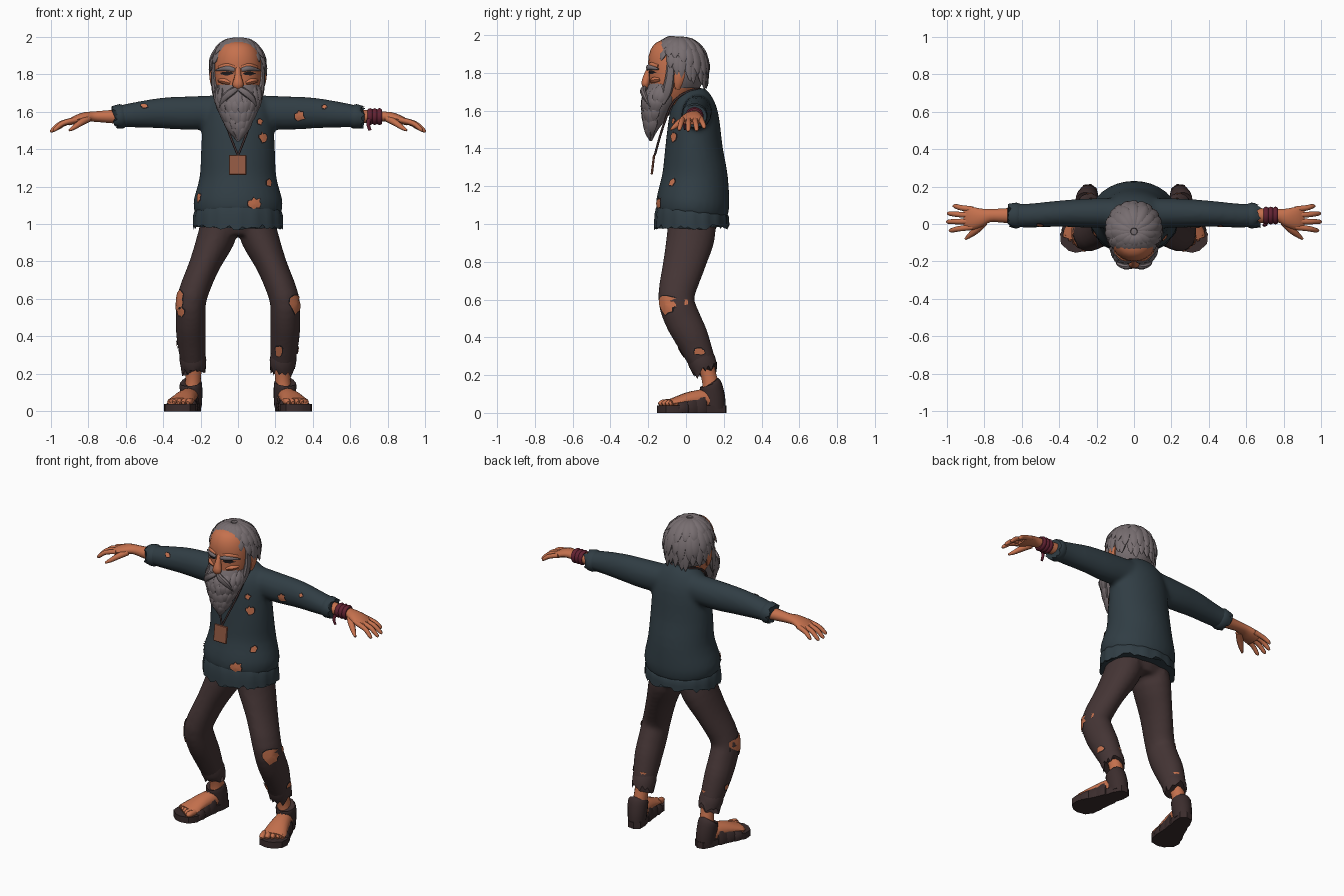
import bpy, bmesh, math, random
from math import sin, cos, radians, pi
from mathutils import Vector, Matrix
from mathutils.bvhtree import BVHTree

if "Cube" in bpy.data.objects:
    bpy.data.objects.remove(bpy.data.objects["Cube"])

random.seed(4)
X, Y, Z = Vector((1, 0, 0)), Vector((0, 1, 0)), Vector((0, 0, 1))


def mat(name, *c):
    m = bpy.data.materials.new(name)
    m.diffuse_color = (*c, 1)
    m.use_nodes = True
    m.node_tree.nodes["Principled BSDF"].inputs["Base Color"].default_value = m.diffuse_color
    return m


SWEATER = mat("slate wool", 0.030, 0.047, 0.058)
PANTS = mat("brown cloth", 0.058, 0.035, 0.035)
HAIR = mat("grey hair", 0.185, 0.155, 0.163)
SKIN = mat("tanned skin", 0.56, 0.165, 0.075)
LEATHER = mat("dark leather", 0.044, 0.026, 0.026)
BAND = mat("wine red", 0.12, 0.016, 0.032)
TAG = mat("tag brown", 0.29, 0.10, 0.056)
DARK = mat("dark edge", 0.014, 0.011, 0.012)


def finish(bm, name, *mats, angle=50):
    bmesh.ops.recalc_face_normals(bm, faces=bm.faces)
    me = bpy.data.meshes.new(name)
    bm.to_mesh(me)
    bm.free()
    for m in mats:
        me.materials.append(m)
    ob = bpy.data.objects.new(name, me)
    bpy.context.collection.objects.link(ob)
    bpy.ops.object.select_all(action='DESELECT')
    ob.select_set(True)
    bpy.context.view_layer.objects.active = ob
    bpy.ops.object.shade_smooth_by_angle(angle=radians(angle))
    return ob


def tube(bm, st, up, n=14, k=3):
    """Smooth elliptical loft; stations are x, y, z, half width, half thickness."""
    s = [Vector(p) for p in st]
    path = []
    for i in range(len(s) - 1):
        a, b, c, d = s[max(i - 1, 0)], s[i], s[i + 1], s[min(i + 2, len(s) - 1)]
        for j in range(k):
            t = j / k
            path.append(0.5 * (2 * b + (c - a) * t + (2 * a - 5 * b + 4 * c - d) * t * t
                               + (3 * b - a - 3 * c + d) * t ** 3))
    path.append(s[-1])
    P = [Vector(p[:3]) for p in path]
    rings = []
    for i, p in enumerate(path):
        t = (P[min(i + 1, len(P) - 1)] - P[max(i - 1, 0)]).normalized()
        side = t.cross(up).normalized()
        nrm = side.cross(t)
        rings.append([bm.verts.new(P[i] + side * max(p[3], .0008) * cos(2 * pi * j / n)
                                   + nrm * max(p[4], .0008) * sin(2 * pi * j / n)) for j in range(n)])
    for a, b in zip(rings, rings[1:]):
        for j in range(n):
            bm.faces.new((a[j], a[(j + 1) % n], b[(j + 1) % n], b[j]))
    bm.faces.new(rings[0])
    bm.faces.new(rings[-1])
    return rings


def blend(ob, voxel, rounds):
    """Fuse overlapping lofts into one soft skin."""
    m = ob.modifiers.new("fuse", 'REMESH')
    m.mode, m.voxel_size, m.use_smooth_shade = 'VOXEL', voxel, True
    s = ob.modifiers.new("soften", 'SMOOTH')
    s.iterations = rounds
    for q in (m.name, s.name):
        bpy.ops.object.modifier_apply(modifier=q)
    bpy.ops.object.shade_smooth()


def patch(ob, name, spots, color=SKIN):
    """Ragged tear plates laid on a surface: point, facing direction, size across and up."""
    tree = BVHTree.FromObject(ob, bpy.context.evaluated_depsgraph_get())
    bm = bmesh.new()
    for p, d, ru, rv in spots:
        p, d = Vector(p), Vector(d).normalized()
        u = Z.cross(d).normalized() if abs(d.z) < .9 else X
        v = d.cross(u)
        jag = [random.uniform(.65, 1.15) for _ in range(14)]
        for layer, (grow, off) in enumerate(((.006, .003), (0, .006))):
            rows = []
            for f in (.02, .5, 1):
                row = []
                for j, q in enumerate(jag):
                    a = 2 * pi * j / 14
                    w = p + u * cos(a) * (ru * q + grow) * f + v * sin(a) * (rv * q + grow) * f
                    loc, nor, _, _ = tree.ray_cast(w + d, -d)
                    if loc is None:
                        loc, nor, _, _ = tree.find_nearest(w)
                    row.append(bm.verts.new(loc + nor * off))
                rows.append(row)
            fs = [bm.faces.new(rows[0])]
            for a, b in zip(rows, rows[1:]):
                fs += [bm.faces.new((a[j], b[j], b[j - 1], a[j - 1])) for j in range(14)]
            for f in fs:
                f.material_index = 1 - layer
    return finish(bm, name, color, DARK)


# Sweater: torso and both sleeves fused
bm = bmesh.new()
tube(bm, [(0, .03, 1.71, .085, .065), (0, .037, 1.665, .15, .10), (0, .042, 1.58, .185, .13), (0, .042, 1.4, .197, .153),
          (0, .047, 1.25, .205, .175), (0, .037, 1.12, .238, .194), (0, .03, 1.05, .228, .188)], Y, 32)
for s in (-1, 1):
    tube(bm, [(s * .06, .06, 1.60, .08, .09), (s * .25, .058, 1.592, .078, .09), (s * .4, .055, 1.592, .07, .083),
              (s * .55, .045, 1.582, .065, .068), (s * .64, .045, 1.573, .062, .057)], Z, 20)
sweater = finish(bm, "sweater", SWEATER)
blend(sweater, .013, 6)

# Gathered hem with ragged lower edge
bm = bmesh.new()
rings = tube(bm, [(0, .033, 1.075, .226, .186), (0, .03, 1.045, .236, .194), (0, .03, .985, .238, .197)], Y, 64, 2)
for i, ring in enumerate(rings):
    for j, v in enumerate(ring):
        r = 1 + .014 * cos(j * pi * .5) * (i > 0)
        v.co.x, v.co.y = v.co.x * r, (v.co.y - .03) * r + .03
        if i == len(rings) - 1:
            v.co.z += random.uniform(-.018, .014)
finish(bm, "sweater_hem", SWEATER)

# Ribbed cuffs with torn ends
for s, n in ((-1, "right"), (1, "left")):
    bm = bmesh.new()
    rings = tube(bm, [(s * .60, .045, 1.577, .058, .055), (s * .625, .045, 1.574, .069, .066),
                      (s * .66, .045, 1.57, .064, .06)], Z, 28, 2)
    for v in rings[-1]:
        v.co.x += random.uniform(-.012, .016)
    finish(bm, n + "_cuff", SWEATER)

F = (0, -1, 0)
patch(sweater, "sweater_tears", [
    ((-.5, 0, 1.625), (0, -1, .5), .018, .014), ((.33, 0, 1.575), F, .026, .024), ((.115, 0, 1.545), F, .012, .014),
    ((.13, 0, 1.46), F, .018, .026), ((.09, 0, 1.11), F, .036, .028), ((.14, 0, 1.22), (.3, -1, 0), .015, .022),
    ((-.185, 0, 1.14), (-.4, -1, 0), .014, .024), ((.46, 0, 1.62), (0, -1, .5), .012, .01)])

# Trousers: hips and bent legs fused
bm = bmesh.new()
tube(bm, [(0, .03, 1.08, .19, .14), (0, .03, 1.0, .20, .135), (0, .03, .94, .16, .11)], Y, 24)
for s in (-1, 1):
    tube(bm, [(s * .09, .03, 1.03, .10, .125), (s * .115, .025, .93, .102, .128), (s * .18, -.012, .78, .082, .112),
              (s * .245, -.052, .61, .080, .096), (s * .252, -.02, .5, .080, .096), (s * .25, .03, .4, .079, .09),
              (s * .24, .09, .26, .066, .07)], Y, 20)
trousers = finish(bm, "trousers", PANTS)
blend(trousers, .013, 4)

for s, n in ((-1, "right"), (1, "left")):
    bm = bmesh.new()
    rings = tube(bm, [(s * .245, .066, .32, .066, .068), (s * .24, .085, .27, .071, .074), (s * .237, .103, .225, .064, .066)], Y, 24, 2)
    for j, v in enumerate(rings[-1]):
        v.co.z += random.uniform(-.03, .03)
    finish(bm, n + "_trouser_cuff", PANTS)
patch(trousers, "trouser_tears", [
    ((-.285, 0, .60), (-.3, -1, 0), .036, .06), ((-.28, 0, .53), (-.2, -1, 0), .02, .022),
    ((.28, 0, .575), (.3, -1, 0), .042, .055), ((.22, 0, .325), F, .02, .026), ((.3, .07, .325), X, .034, .016),
    ((-.3, .05, .36), -X, .02, .02)])


def foot_space(bm, s):
    bm.transform(Matrix.Translation((s * .28, .03, 0)) @ Matrix.Rotation(s * .27, 4, 'Z'))


# Feet, sandals and ankles
for s, n in ((-1, "right"), (1, "left")):
    bm = bmesh.new()
    tube(bm, [(0, .15, .05, .04, .035), (0, .1, .07, .048, .055), (0, .0, .07, .058, .045),
              (0, -.09, .055, .072, .028), (0, -.12, .05, .07, .022)], Z)
    for i in range(5):
        x = s * (-.058 + .029 * i)
        y = -.165 + .011 * i
        r = .019 - .0015 * i
        tube(bm, [(x, -.10, .055, r * .8, .018), (x, y + .02, .052, r, .018), (x, y, .046, r * .5, .008)], Z, 8)
    foot_space(bm, s)
    tube(bm, [(s * .236, .09, .33, .05, .05), (s * .237, .115, .22, .042, .042), (s * .24, .13, .15, .042, .044),
              (s * .245, .135, .07, .045, .05)], Y)
    finish(bm, n + "_foot", SKIN)

    # Sole outline with thickness
    bm = bmesh.new()
    half = [(0, .19), (.038, .175), (.052, .12), (.05, .04), (.072, -.05), (.088, -.11), (.07, -.16), (.02, -.185)]
    vs = [bm.verts.new((x, y, 0)) for x, y in half + [(-x, y) for x, y in half[:0:-1]]]
    top = bmesh.ops.extrude_face_region(bm, geom=[bm.faces.new(vs)])
    bmesh.ops.translate(bm, verts=[g for g in top["geom"] if isinstance(g, bmesh.types.BMVert)], vec=(0, 0, .04))
    # Straps wrapped over the foot, and a heel counter
    for y0, y1, w0, w1, h0, h1 in ((-.095, -.045, .087, .082, .058, .066), (-.055, .01, .076, .068, .074, .088),
                                   (.0, .06, .066, .062, .092, .108)):
        tube(bm, [(0, y0, .02, w0 - .006, h0 - .01), (0, y0 + .01, .02, w0, h0), (0, y1, .02, w1, h1),
                  (0, y1 + .01, .02, w1 - .01, h1 - .012)], Z, 20, 2)
    tube(bm, [(0, .125, .02, .052, .06), (0, .118, .08, .058, .064), (0, .105, .145, .06, .06), (0, .1, .158, .052, .05)], Y, 18)
    for v in bm.verts:
        v.co.z = max(v.co.z, 0)
    foot_space(bm, s)
    finish(bm, n + "_sandal", LEATHER, angle=35)

# Forearms and hands
for s, n in ((-1, "right"), (1, "left")):
    bm = bmesh.new()
    tube(bm, [(s * .6, .045, 1.573, .045, .042), (s * .7, .045, 1.573, .038, .034), (s * .77, .045, 1.573, .035, .028),
              (s * .82, .035, 1.57, .05, .026), (s * .87, .03, 1.555, .062, .022), (s * .905, .03, 1.54, .055, .015)], Z)
    for y0, y1, x1, z1 in ((.078, .095, .965, 1.505), (.046, .056, .995, 1.492), (.014, .012, 1.0, 1.49), (-.016, -.034, .985, 1.495)):
        xm = .88 + (x1 - .88) * .5
        tube(bm, [(s * .86, y0, 1.557, .016, .015), (s * xm, (y0 + y1) / 2, 1.538, .0145, .014),
                  (s * (x1 - .012), y1, z1 + .012, .012, .011), (s * x1, y1, z1, .005, .005)], Z, 8)
    tube(bm, [(s * .80, .012, 1.562, .022, .02), (s * .84, -.03, 1.54, .02, .018), (s * .875, -.06, 1.515, .014, .013),
              (s * .90, -.08, 1.50, .006, .006)], Z, 8)
    finish(bm, n + "_hand", SKIN)

# Wrapped wristband with a loose end
bm = bmesh.new()
for x in (.705, .73, .755):
    tube(bm, [(x - .014, .045, 1.573, .04, .038), (x, .045, 1.573, .048, .046), (x + .014, .045, 1.573, .04, .038)], Z, 18, 2)
tube(bm, [(.70, .0, 1.56, .012, .01), (.695, -.008, 1.53, .01, .007), (.705, -.006, 1.50, .008, .005)], Y, 8)
finish(bm, "wristband", BAND)

# Head, neck, nose, ears and cheeks
bm = bmesh.new()
tube(bm, [(0, .04, 1.62, .07, .07), (0, -.02, 1.70, .065, .065), (0, -.04, 1.76, .06, .06)], Y)
tube(bm, [(0, -.08, 1.63, .07, .08), (0, -.077, 1.71, .112, .115), (0, -.073, 1.79, .126, .124), (0, -.068, 1.88, .124, .13),
          (0, -.06, 1.945, .095, .10), (0, -.055, 1.97, .03, .03)], Y, 24)
tube(bm, [(0, -.188, 1.835, .014, .012), (0, -.203, 1.79, .018, .02), (0, -.215, 1.745, .03, .022), (0, -.207, 1.722, .018, .014)], Y, 10)
for s in (-1, 1):
    tube(bm, [(s * .125, -.045, 1.715, .008, .014), (s * .135, -.04, 1.75, .012, .024), (s * .14, -.032, 1.80, .013, .03),
              (s * .135, -.03, 1.825, .006, .014)], Y, 10)
    tube(bm, [(s * .02, -.188, 1.838, .012, .012), (s * .06, -.18, 1.843, .015, .016), (s * .1, -.145, 1.835, .01, .01)], Z, 8)
    tube(bm, [(s * .04, -.18, 1.752, .012, .01), (s * .07, -.165, 1.762, .022, .018), (s * .1, -.135, 1.765, .012, .01)], Z, 8)
head = finish(bm, "head", SKIN)
patch(head, "eye_slits", [((s * .058, 0, 1.803), F, .03, .004) for s in (-1, 1)], DARK)

# Eyebrows
bm = bmesh.new()
for s in (-1, 1):
    tube(bm, [(s * .018, -.203, 1.822, .01, .006), (s * .06, -.198, 1.83, .014, .009), (s * .118, -.145, 1.82, .004, .004)], Y, 8)
finish(bm, "eyebrows", HAIR)

# Hair: scalp cap cut along the hairline, then layered locks
C, R = Vector((0, -.04, 1.82)), Vector((.138, .142, .163))
bm = bmesh.new()
bmesh.ops.create_uvsphere(bm, u_segments=32, v_segments=24, radius=1)
for v in bm.verts:
    v.co = C + Vector(a * b for a, b in zip(v.co, R))


def hairline(y):
    return 1.72 + .2 * min(max((-.03 - y) / .08, 0), 1)


bmesh.ops.delete(bm, geom=[f for f in bm.faces if f.calc_center_median().z < hairline(f.calc_center_median().y)], context='FACES')
for count, reach, scale, width in ((26, 1, 1.0, .03), (22, .8, 1.05, .032), (15, .52, 1.07, .03)):
    for i in range(count):
        a = 2 * pi * (i + .5 * (count % 4)) / count + random.uniform(-.08, .08)
        back = (1 - cos(a)) / 2
        end = radians((50 + 112 * back - 34 * back * back) * reach * random.uniform(.94, 1.07))
        st = []
        for t, w in ((0, .4), (.3, .9), (.6, 1), (.85, .75), (1, .05)):
            ph = .12 + (end - .12) * t
            r = sin(min(ph, pi / 2)) * scale + .09 * t ** 3
            st.append((C.x + R.x * r * sin(a), C.y - R.y * r * cos(a), C.z + R.z * cos(ph) * min(scale, 1.03), width * w, .015 * w))
        tube(bm, st, Vector((sin(a), -cos(a), .6)), 7, 2)
finish(bm, "hair", HAIR, angle=40)

# Beard: solid core, overlapping locks, moustache and sideburns
CORE = [(1.73, -.105, .112, .085), (1.66, -.135, .112, .088), (1.58, -.16, .08, .062), (1.5, -.18, .043, .03), (1.44, -.186, .006, .006)]


def core(z):
    for a, b in zip(CORE, CORE[1:]):
        if z >= b[0]:
            break
    t = min(max((a[0] - z) / (a[0] - b[0]), 0), 1)
    return [p + (q - p) * t for p, q in zip(a, b)][1:]


bm = bmesh.new()
tube(bm, [(0, y, z, w, t) for z, y, w, t in CORE], Y, 20)
for z0, count in ((1.745, 11), (1.69, 10), (1.635, 9), (1.58, 7), (1.54, 5)):
    for i in range(count):
        th = radians(-95 + 190 * (i + random.uniform(.3, .7)) / count)
        length = random.uniform(.10, .14)
        z0s = z0 - .02 * cos(th) * (z0 > 1.7)
        st = []
        for f, w, out in ((0, .3, .97), (.35, 1, 1.04), (.7, .75, 1.08), (1, .03, 1.12)):
            z = max(z0s - length * f, 1.44)
            y, cw, ct = core(z)
            st.append((cw * out * sin(th), y - ct * out * cos(th), z0s - min(length, z0s - 1.44) * f, .026 * w, .013 * w))
        tube(bm, st, Vector((sin(th), -cos(th), 0)), 7, 2)
for s in (-1, 1):
    tube(bm, [(s * .004, -.212, 1.722, .012, .012), (s * .035, -.228, 1.705, .02, .016), (s * .075, -.215, 1.67, .018, .014),
              (s * .1, -.19, 1.62, .002, .002)], Y, 8)
    tube(bm, [(s * .126, -.08, 1.86, .02, .012), (s * .13, -.085, 1.78, .024, .014), (s * .122, -.1, 1.7, .026, .016),
              (s * .11, -.12, 1.63, .003, .003)], X, 8)
finish(bm, "beard", HAIR, angle=40)

# Neck cord and hanging tag
bm = bmesh.new()
for s in (-1, 1):
    tube(bm, [(0, .10, 1.70, .006, .006), (s * .075, .05, 1.715, .006, .006), (s * .095, -.06, 1.655, .006, .006),
              (s * .06, -.12, 1.52, .006, .006), (0, -.165, 1.365, .006, .006)], Vector((0, .3, 1)).cross(X), 8)
finish(bm, "neck_cord", LEATHER)
bm = bmesh.new()
bmesh.ops.create_cube(bm, size=1, matrix=Matrix.Translation((-.002, -.175, 1.315)) @ Matrix.Rotation(-.12, 4, 'X')
                      @ Matrix.Diagonal((.094, .012, .108, 1)))
bmesh.ops.bevel(bm, geom=bm.edges[:], offset=.004, segments=1, affect='EDGES')
finish(bm, "tag", TAG, angle=30)
